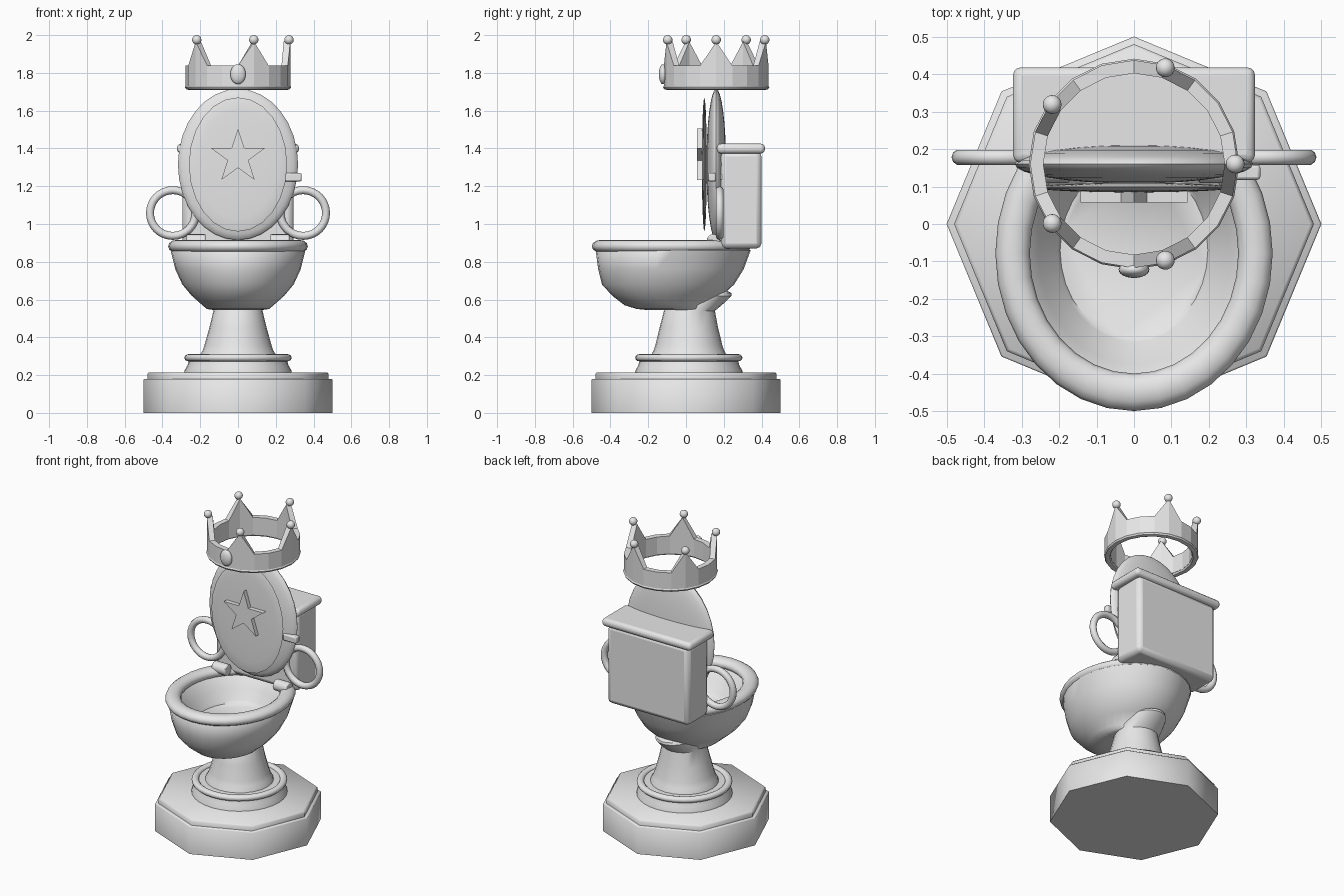
import bpy, bmesh, math
from mathutils import Matrix, Vector

if "Cube" in bpy.data.objects:
    bpy.data.objects.remove(bpy.data.objects["Cube"])

grey = bpy.data.materials.new("plain_grey")
grey.diffuse_color = (0.8, 0.8, 0.8, 1)
grey.use_nodes = True
grey.node_tree.nodes["Principled BSDF"].inputs["Base Color"].default_value = grey.diffuse_color


def finish(name, bm, angle=40, bevel=0.0, segments=2):
    """Turn a bmesh into a named, shaded object."""
    bmesh.ops.recalc_face_normals(bm, faces=bm.faces[:])
    mesh = bpy.data.meshes.new(name)
    bm.to_mesh(mesh)
    bm.free()
    mesh.materials.append(grey)
    ob = bpy.data.objects.new(name, mesh)
    bpy.context.collection.objects.link(ob)
    if bevel:
        mod = ob.modifiers.new("bevel", "BEVEL")
        mod.width, mod.segments = bevel, segments
    bpy.ops.object.select_all(action='DESELECT')
    ob.select_set(True)
    bpy.context.view_layer.objects.active = ob
    if angle:
        bpy.ops.object.shade_smooth_by_angle(angle=math.radians(angle))
    return ob


def loft(name, rings, n=32, closed=False, angle=40):
    """Skin elliptical rings given as (z, centre y, radius x, radius y)."""
    bm = bmesh.new()
    loops = []
    for z, cy, ax, ay in rings:
        loops.append([bm.verts.new((ax * math.sin(2 * math.pi * i / n),
                                    cy - ay * math.cos(2 * math.pi * i / n), z))
                      for i in range(n)])
    pairs = list(zip(loops, loops[1:]))
    if closed:
        pairs.append((loops[-1], loops[0]))
    else:
        bm.faces.new(loops[0])
        bm.faces.new(loops[-1])
    for a, b in pairs:
        for i in range(n):
            j = (i + 1) % n
            bm.faces.new((a[i], a[j], b[j], b[i]))
    return finish(name, bm, angle)


def box(name, lo, hi, bevel, segments=2):
    lo, hi = Vector(lo), Vector(hi)
    bm = bmesh.new()
    bmesh.ops.create_cube(bm, size=1, matrix=Matrix.Translation((lo + hi) / 2)
                          @ Matrix.Diagonal((*(hi - lo), 1)))
    return finish(name, bm, 40, bevel, segments)


def ellipsoid(name, centre, radii, u=24, v=12):
    """Ellipsoid with its poles facing front and back."""
    bm = bmesh.new()
    bmesh.ops.create_uvsphere(bm, u_segments=u, v_segments=v, radius=1,
                              matrix=Matrix.Translation(centre) @ Matrix.Diagonal((*radii, 1))
                              @ Matrix.Rotation(math.pi / 2, 4, 'X'))
    return finish(name, bm, 60)


def ring_profile(z, cy, rx, ry, dx, dy, dz, n=12):
    """Rings of an elliptical torus around the vertical axis."""
    out = []
    for k in range(n):
        a = 2 * math.pi * k / n
        c, s = math.cos(a), math.sin(a)
        out.append((z + dz * s, cy, rx + dx * c, ry + dy * c))
    return out


# Octagonal plinth in two tiers
loft("plinth", [(z, 0, r, r) for z, r in ((0, .5), (.175, .5), (.18, .495))], 8, angle=50)
loft("plinth_top", [(z, 0, r, r) for z, r in ((.17, .48), (.205, .48), (.215, .47))], 8, angle=50)

# Round foot mouldings
loft("foot_step", [(z, .015, r, r) for z, r in
                   ((.21, .285), (.225, .283), (.25, .268), (.28, .26))])
loft("foot_ring", ring_profile(.292, .015, .262, .262, .022, .022, .019), closed=True)
loft("foot_cap", [(z, .015, r, r) for z, r in ((.27, .26), (.295, .25), (.298, .19))])

# Pedestal bending backwards into the trap
loft("pedestal", [(.29, .015, .205, .205), (.31, .015, .2, .198), (.33, .015, .187, .187),
                  (.36, .015, .177, .177), (.45, .015, .152, .155), (.54, .018, .13, .135),
                  (.58, .06, .125, .14), (.62, .10, .115, .142), (.635, .11, .10, .13),
                  (.65, .11, .07, .10)], 24)

# Bowl: outside wall, over the lip, down to the flat inner floor
loft("bowl", [(.545, -.05, .13, .16), (.55, -.07, .165, .19), (.57, -.105, .188, .22),
              (.62, -.10, .245, .29), (.68, -.095, .295, .35), (.76, -.08, .332, .385),
              (.86, -.068, .357, .41), (.885, -.072, .33, .375), (.86, -.075, .29, .335),
              (.79, -.075, .255, .30), (.735, -.07, .205, .245), (.72, -.07, .197, .235)],
     angle=60)
loft("bowl_rim", ring_profile(.882, -.078, .324, .371, .046, .05, .034), closed=True, angle=60)

# Upright lid, its front panel and star
ellipsoid("lid", (0, .16, 1.315), (.318, .052, .4), 32, 16)
ellipsoid("lid_panel", (0, .097, 1.315), (.26, .013, .355), 24, 10)
bm = bmesh.new()
outline = []
for i in range(10):
    r = .15 if i % 2 == 0 else .058
    a = math.pi * i / 5
    outline.append(bm.verts.new((r * math.sin(a), .1, 1.355 + r * math.cos(a))))
face = bm.faces.new(outline)
ext = bmesh.ops.extrude_face_region(bm, geom=[face])
bmesh.ops.translate(bm, vec=(0, -.042, 0),
                    verts=[g for g in ext["geom"] if isinstance(g, bmesh.types.BMVert)])
finish("star", bm, 0)

# Tank, tank lid and flush lever
box("tank", (-.295, .185, .87), (.295, .4, 1.385), .028)
box("tank_lid", (-.323, .163, 1.373), (.323, .418, 1.425), .022, 3)
box("flush_lever", (.24, .118, 1.226), (.337, .158, 1.27), .008)
box("lever_stem", (.25, .14, 1.234), (.28, .2, 1.262), .004)

for side, s in (("left", -1), ("right", 1)):
    # Hinge barrels
    bm = bmesh.new()
    bmesh.ops.create_cone(bm, cap_ends=True, segments=16, radius1=.036, radius2=.036, depth=.1,
                          matrix=Matrix.Translation((s * .222, .145, .91))
                          @ Matrix.Rotation(math.pi / 2, 4, 'Y'))
    finish(side + "_hinge", bm, 40, .006)
    # Ring handles
    handle = loft(side + "_handle", ring_profile(0, 0, .121, .121, .021, .021, .021, 10),
                  closed=True, angle=60)
    handle.data.transform(Matrix.Translation((s * .345, .178, 1.058))
                          @ Matrix.Rotation(math.pi / 2, 4, 'X'))

# Crown band: every fourth column rises to a spike
CY, N = .16, 20
bm = bmesh.new()
cols = []
for i in range(N):
    a = 2 * math.pi * i / N
    top = 1.965 if i % 4 == 0 else 1.838
    cols.append([bm.verts.new((r * math.cos(a), CY + r * math.sin(a), z))
                 for r, z in ((.277, 1.725), (.277, top), (.242, top), (.242, 1.725))])
for i in range(N):
    a, b = cols[i], cols[(i + 1) % N]
    for k in range(4):
        m = (k + 1) % 4
        bm.faces.new((a[k], b[k], b[m], a[m]))
finish("crown_band", bm, 0)
loft("crown_base_ring", ring_profile(1.724, CY, .262, .262, .019, .019, .014, 8), 20, closed=True)

# Crown balls and front jewel
for i in range(5):
    a = 2 * math.pi * i / 5
    ellipsoid("crown_ball_%d" % (i + 1),
              (.27 * math.cos(a), CY + .27 * math.sin(a), 1.975), (.025, .025, .025), 16, 10)
ellipsoid("crown_jewel", (0, -.122, 1.793), (.041, .022, .053), 20, 12)
